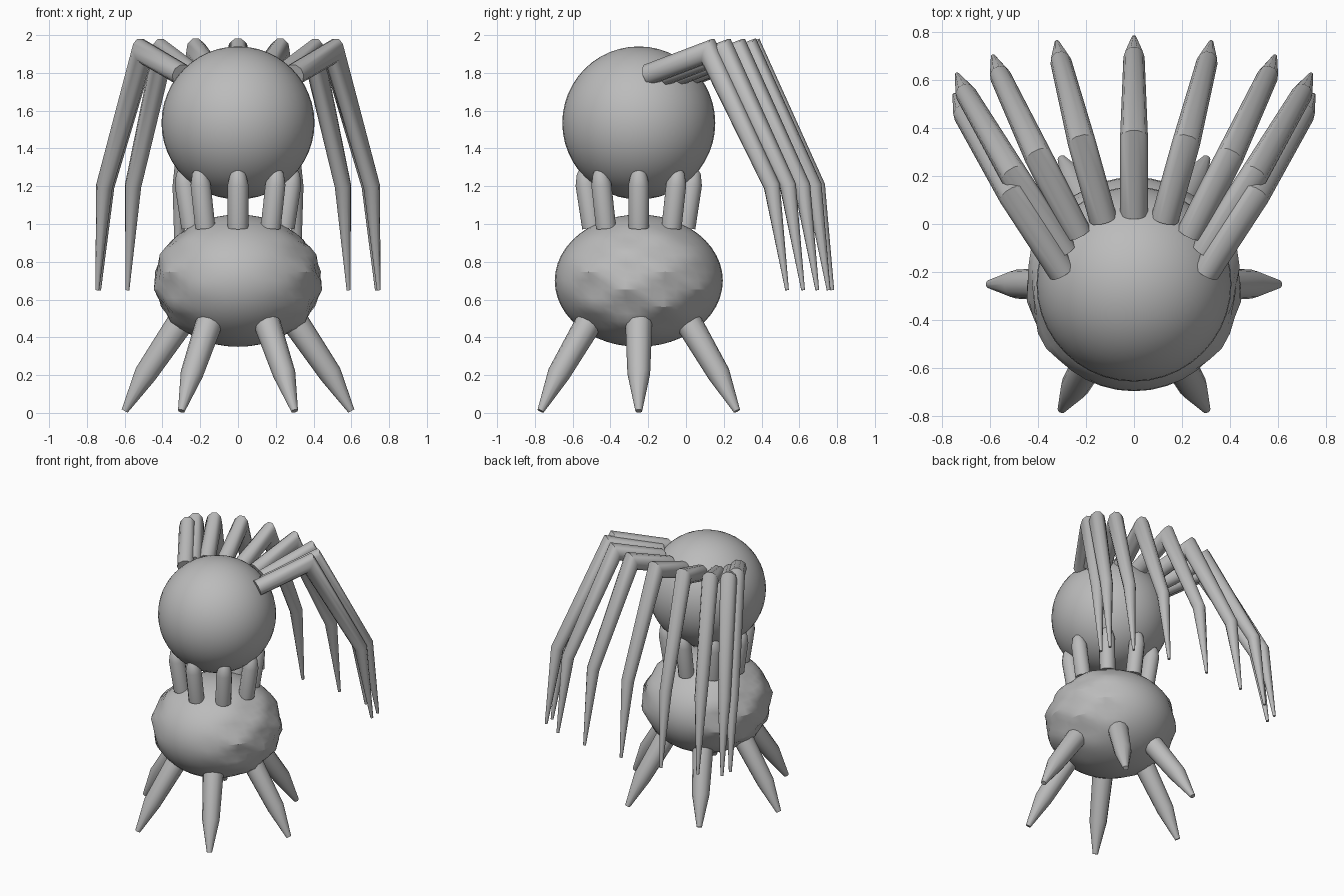
import bpy, bmesh, math
from mathutils import Vector

if "Cube" in bpy.data.objects:
    bpy.data.objects.remove(bpy.data.objects["Cube"])

CY = -0.25  # y of the head and body axis

grey = bpy.data.materials.new("plain_grey")
grey.diffuse_color = (0.5, 0.5, 0.5, 1)
grey.use_nodes = True
grey.node_tree.nodes["Principled BSDF"].inputs["Base Color"].default_value = grey.diffuse_color


def finish(obj, angle=40):
    obj.data.materials.clear()
    obj.data.materials.append(grey)
    bpy.ops.object.select_all(action='DESELECT')
    obj.select_set(True)
    bpy.context.view_layer.objects.active = obj
    bpy.ops.object.shade_smooth_by_angle(angle=math.radians(angle))


def ball(name, loc, size):
    bpy.ops.mesh.primitive_uv_sphere_add(segments=40, ring_count=24, radius=1)
    obj = bpy.context.object
    obj.name = name
    for v in obj.data.vertices:
        v.co = Vector(v.co[i] * size[i] for i in range(3))
    obj.location = loc
    return obj


def tube(name, points, radii, sides=12):
    """Tapered tube with mitred joints along a path in one vertical plane."""
    pts = [Vector(p) for p in points]
    flat = pts[-1] - pts[0]
    flat.z = 0
    side = flat.normalized().cross(Vector((0, 0, 1)))
    bm = bmesh.new()
    rings = []
    for i, p in enumerate(pts):
        d0 = (p - pts[i - 1]).normalized() if i else (pts[1] - p).normalized()
        d1 = (pts[i + 1] - p).normalized() if i < len(pts) - 1 else d0
        t = (d0 + d1).normalized()
        up = (side - t * side.dot(t)).cross(t).normalized()
        stretch = 1 / max(t.dot(d0), 0.4)
        ring = []
        for k in range(sides):
            a = 2 * math.pi * k / sides
            ring.append(bm.verts.new(p + radii[i] * (side * math.cos(a) + up * math.sin(a) * stretch)))
        rings.append(ring)
    for r0, r1 in zip(rings, rings[1:]):
        for k in range(sides):
            n = (k + 1) % sides
            bm.faces.new((r0[k], r0[n], r1[n], r1[k]))
    bm.faces.new(rings[0][::-1])
    bm.faces.new(rings[-1])
    bmesh.ops.recalc_face_normals(bm, faces=bm.faces)
    mesh = bpy.data.meshes.new(name)
    bm.to_mesh(mesh)
    bm.free()
    obj = bpy.data.objects.new(name, mesh)
    bpy.context.collection.objects.link(obj)
    finish(obj)


def radial(angle, profile):
    """Turn (radius, z) pairs into points around the body axis."""
    return [(r * math.cos(angle), CY + r * math.sin(angle), z) for r, z in profile]


# Round head
finish(ball("head", (0, CY, 1.535), (0.405, 0.405, 0.405)))

# Lumpy body, with the lumps growing towards both sides
body = ball("body", (0, CY, 0.7), (0.44, 0.445, 0.35))
for v in body.data.vertices:
    x, y, z = v.co
    w = min(1, max(0, (abs(x) - 0.15) / 0.2))
    v.co *= 1 + 0.035 * w * math.sin(34 * z + 3) * math.cos(17 * y + 1)
finish(body, 30)

# Six stout walking legs
for i in range(6):
    tube("walking_leg", radial(i * math.pi / 3, [(0.25, 0.56), (0.49, 0.205), (0.6, 0.01)]),
         [0.075, 0.06, 0.018])

# Ring of eight rounded prongs joining body and head
for i in range(8):
    tube("neck_prong", radial(i * math.pi / 4, [(0.245, 0.98), (0.28, 1.21), (0.288, 1.27), (0.291, 1.3)]),
         [0.055, 0.055, 0.04, 0.016])

# Fan of nine long bent back legs: tip x, tip y
for tx, ty in [(0, 0.775), (0.32, 0.755), (0.585, 0.695), (0.735, 0.62), (0.745, 0.535)]:
    for s in ((1, -1) if tx else (1,)):
        x = tx * s
        tube("back_leg",
             [(0.4 * x, ty - 0.735, 1.79), (0.68 * x, ty - 0.415, 1.912),
              (0.95 * x, ty - 0.08, 1.2), (x, ty, 0.65)],
             [0.058, 0.058, 0.044, 0.01], 10)
